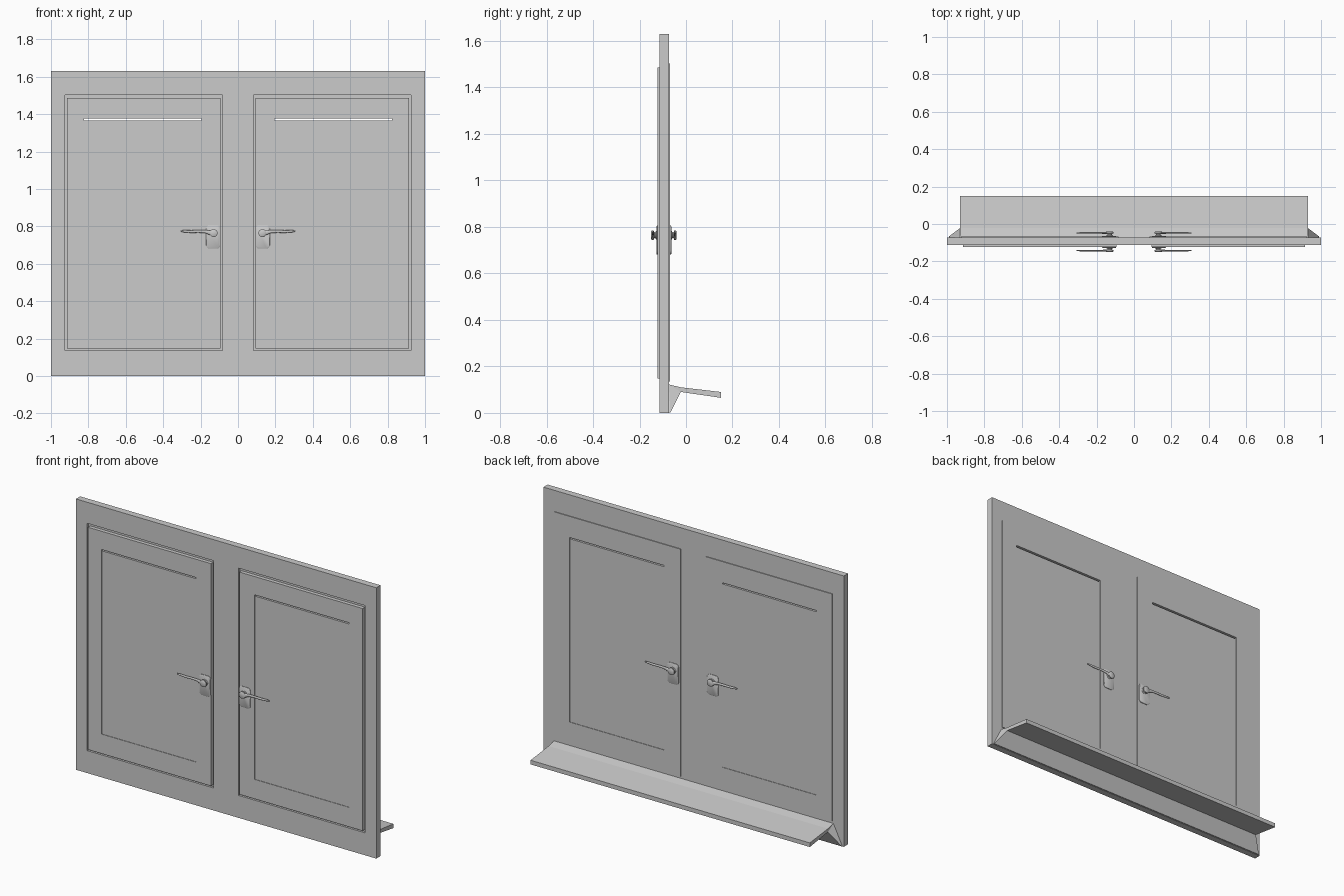
import bpy, bmesh, math
from mathutils import Vector

if "Cube" in bpy.data.objects:
    bpy.data.objects.remove(bpy.data.objects["Cube"])

MID = -0.095  # mid-plane of the sashes


def finish(bm, name, smooth=False):
    bmesh.ops.recalc_face_normals(bm, faces=bm.faces[:])
    me = bpy.data.meshes.new(name)
    bm.to_mesh(me)
    bm.free()
    ob = bpy.data.objects.new(name, me)
    bpy.context.collection.objects.link(ob)
    if smooth:
        bpy.ops.object.select_all(action='DESELECT')
        bpy.context.view_layer.objects.active = ob
        ob.select_set(True)
        bpy.ops.object.shade_smooth_by_angle(angle=math.radians(40))
    return ob


def panel(name, xs, zs, holes, y0, y1):
    """Slab in the XZ plane made of grid cells, leaving out the hole cells."""
    bm = bmesh.new()
    v = [[bm.verts.new((x, y0, z)) for z in zs] for x in xs]
    for i in range(len(xs) - 1):
        for j in range(len(zs) - 1):
            if (i, j) not in holes:
                bm.faces.new((v[i][j], v[i + 1][j], v[i + 1][j + 1], v[i][j + 1]))
    bmesh.ops.delete(bm, geom=[p for p in bm.verts if not p.link_faces], context='VERTS')
    ext = bmesh.ops.extrude_face_region(bm, geom=bm.faces[:], use_keep_orig=True)
    moved = [g for g in ext['geom'] if isinstance(g, bmesh.types.BMVert)]
    bmesh.ops.translate(bm, verts=moved, vec=(0, y1 - y0, 0))
    bmesh.ops.dissolve_limit(bm, angle_limit=0.01, verts=bm.verts[:], edges=bm.edges[:])
    return finish(bm, name)


def loft(name, rings):
    """Skin a list of equal-length point rings and cap both ends."""
    bm = bmesh.new()
    rows = [[bm.verts.new(p) for p in r] for r in rings]
    n = len(rows[0])
    for a, b in zip(rows, rows[1:]):
        for k in range(n):
            bm.faces.new((a[k], a[(k + 1) % n], b[(k + 1) % n], b[k]))
    bm.faces.new(rows[0])
    bm.faces.new(rows[-1])
    return finish(bm, name, True)


def circle(n=20):
    return [(math.cos(2 * math.pi * k / n), math.sin(2 * math.pi * k / n)) for k in range(n)]


# outer frame with two openings
panel("outer_frame", [-1, -0.925, -0.084, 0.084, 0.925, 1], [0, 0.135, 1.503, 1.63],
      {(1, 1), (3, 1)}, -0.113, -0.073)

for side, s in (("left", -1), ("right", 1)):
    # sash: stepped ring, wider at the back
    for part, x0, x1, z0, z1, y0, y1 in (
            ("front", 0.094, 0.915, 0.148, 1.486, -0.122, -0.100),
            ("back", 0.084, 0.925, 0.135, 1.503, -0.100, -0.068)):
        xs = sorted(s * x for x in (x0, 0.195, 0.823, x1))
        panel(f"{side}_sash_{part}", xs, [z0, 0.265, 1.376, z1], {(1, 1)}, y0, y1)
    # glass pane, just short of the top of its opening
    panel(f"{side}_glass", sorted((s * 0.195, s * 0.823)), [0.265, 1.367], set(), -0.119, -0.071)

    # handles inside and outside
    for face, f, base in (("front", -1, -0.122), ("back", 1, -0.068)):
        tag = f"{side}_{face}_handle"

        # rounded backplate
        outline = []
        for cx, cz, a0 in ((0.152, 0.787, 0), (0.113, 0.787, 90), (0.113, 0.699, 180), (0.152, 0.699, 270)):
            for k in range(5):
                a = math.radians(a0 + 22.5 * k)
                outline.append((cx + 0.018 * math.cos(a), cz + 0.018 * math.sin(a)))

        def plate_ring(d, inset):
            return [(s * (0.1325 + (x - 0.1325) * inset), base + f * d, 0.743 + (z - 0.743) * inset)
                    for x, z in outline]
        loft(tag + "_plate", [plate_ring(-0.004, 1), plate_ring(0.003, 1), plate_ring(0.005, 0.95)])

        # turned hub
        hub = ((0.0, 0.019), (0.007, 0.018), (0.010, 0.012), (0.014, 0.012),
               (0.018, 0.021), (0.025, 0.021), (0.028, 0.016))
        loft(tag + "_hub", [[(s * (0.13 + r * c), base + f * d, 0.764 + r * q) for c, q in circle()]
                            for d, r in hub])

        # tapered, slightly waved lever: x, z, half height, half depth
        path = ((0.125, 0.760, 0.014, 0.005), (0.150, 0.766, 0.012, 0.005), (0.175, 0.772, 0.008, 0.004),
                (0.210, 0.773, 0.007, 0.004), (0.250, 0.772, 0.007, 0.004), (0.290, 0.774, 0.006, 0.004),
                (0.307, 0.775, 0.003, 0.002))
        loft(tag + "_lever", [[(s * x, base + f * 0.020 + d * c, z + h * q) for c, q in circle(12)]
                              for x, z, h, d in path])

# sloping sill with a wedge that flares out to the frame corners: y, z, half width
sill = ((-0.074, 0.122, 0.93), (-0.022, 0.110, 0.93), (0.150, 0.090, 0.93), (0.150, 0.065, 0.93),
        (-0.022, 0.090, 0.93), (-0.067, 0.002, 0.99), (-0.074, 0.002, 0.99))
bm = bmesh.new()
ends = [[bm.verts.new((e * w, y, z)) for y, z, w in sill] for e in (-1, 1)]
for k in range(7):
    m = (k + 1) % 7
    bm.faces.new((ends[0][k], ends[0][m], ends[1][m], ends[1][k]))
for v in ends:
    bm.faces.new((v[1], v[2], v[3], v[4]))
    bm.faces.new((v[0], v[1], v[4]))
    bm.faces.new((v[0], v[4], v[5]))
    bm.faces.new((v[0], v[5], v[6]))
finish(bm, "sill")
